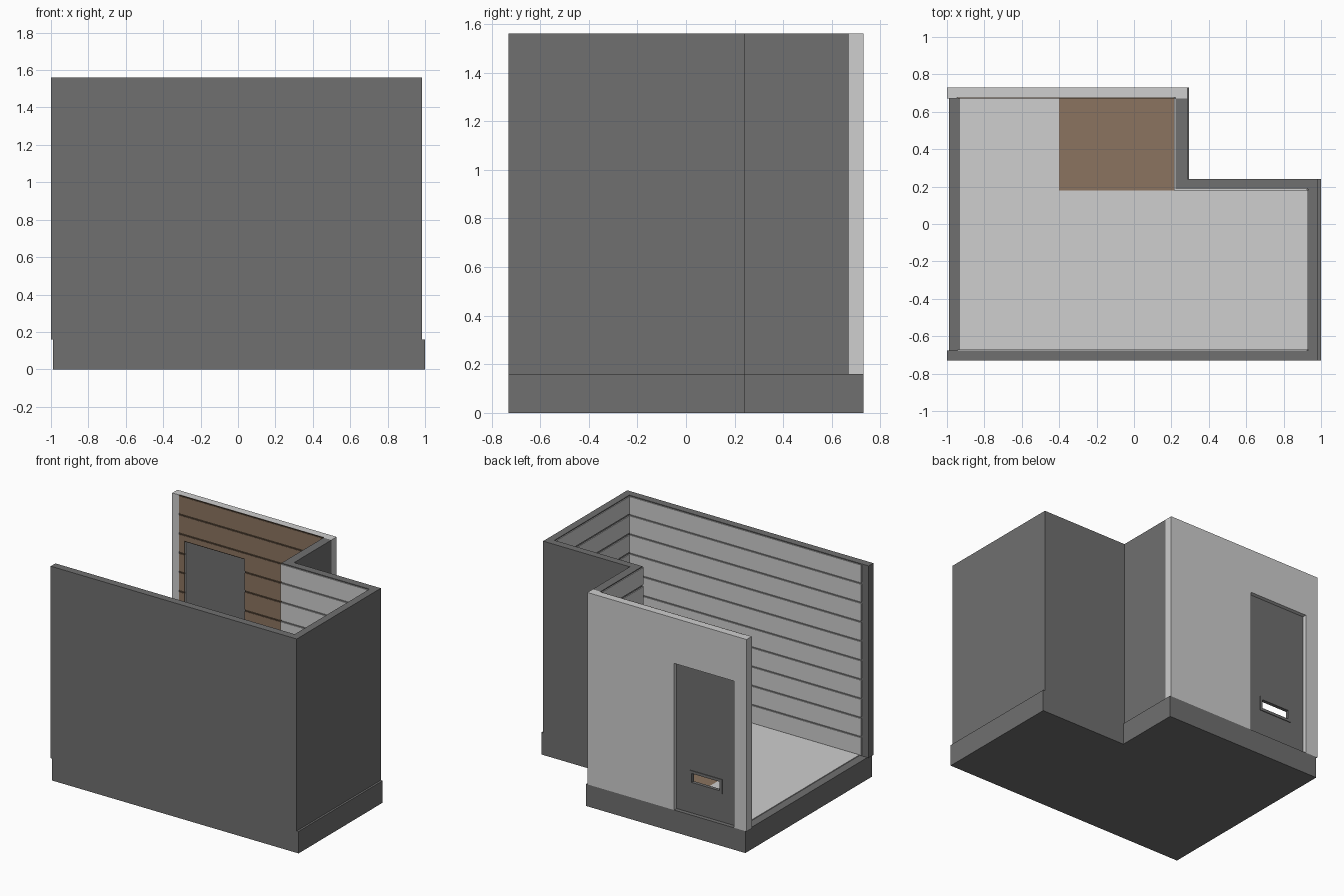
import bpy
import bmesh

cube = bpy.data.objects.get("Cube")
if cube:
    bpy.data.objects.remove(cube)


def material(name, rgb):
    mat = bpy.data.materials.new(name)
    mat.use_nodes = True
    color = (*rgb, 1.0)
    mat.diffuse_color = color
    mat.node_tree.nodes["Principled BSDF"].inputs["Base Color"].default_value = color
    return mat


DARK = material("dark grey", (0.16, 0.16, 0.16))
LIGHT = material("light grey", (0.62, 0.62, 0.62))
BROWN = material("wood brown", (0.26, 0.175, 0.115))
GROOVE = material("dark brown", (0.06, 0.04, 0.025))


def finish(name, bm, mat):
    bmesh.ops.recalc_face_normals(bm, faces=bm.faces)
    mesh = bpy.data.meshes.new(name)
    bm.to_mesh(mesh)
    bm.free()
    mesh.materials.append(mat)
    obj = bpy.data.objects.new(name, mesh)
    bpy.context.collection.objects.link(obj)
    return obj


def boxes(name, mat, *spans):
    """One object from boxes given as (x0, x1, y0, y1, z0, z1)."""
    bm = bmesh.new()
    for x0, x1, y0, y1, z0, z1 in spans:
        made = bmesh.ops.create_cube(bm, size=1)["verts"]
        bmesh.ops.scale(bm, verts=made, vec=(x1 - x0, y1 - y0, z1 - z0))
        bmesh.ops.translate(bm, verts=made,
                            vec=((x0 + x1) / 2, (y0 + y1) / 2, (z0 + z1) / 2))
    return finish(name, bm, mat)


def prism(name, mat, outline, z0, z1):
    """Upright prism over a plan outline."""
    bm = bmesh.new()
    base = bm.faces.new([bm.verts.new((x, y, z0)) for x, y in outline])
    top = bmesh.ops.extrude_face_region(bm, geom=[base])["geom"]
    bmesh.ops.translate(bm, vec=(0, 0, z1 - z0),
                        verts=[v for v in top if isinstance(v, bmesh.types.BMVert)])
    return finish(name, bm, mat)


BASE, TOP = 0.16, 1.56
SKIN = 0.006            # thickness of cladding and floor covering
ROWS, GAP = 10, 0.014   # plank rows and the groove between them
DOOR_L, DOOR_R, DOOR_TOP = -0.90, -0.415, 1.23
CLAD_X = -0.945         # open-side end of the cladding

# Plinth with the notched corner
prism("plinth", DARK, [(-0.99, -0.73), (1, -0.73), (1, 0.24), (0.295, 0.24),
                       (0.295, 0.73), (-0.99, 0.73)], 0, BASE)

# Dark outer walls: front, side and the two notch walls, one continuous strip
prism("outer_walls", DARK,
      [(-1, -0.73), (0.985, -0.73), (0.985, 0.24), (0.285, 0.24), (0.285, 0.67),
       (0.215 + SKIN, 0.67), (0.215 + SKIN, 0.18 + SKIN), (0.925 + SKIN, 0.18 + SKIN),
       (0.925 + SKIN, -0.67 - SKIN), (-1, -0.67 - SKIN)], BASE, TOP)

# Light back wall around the doorway
boxes("back_wall", LIGHT,
      (-1, DOOR_L, 0.67 + SKIN, 0.73, BASE, TOP),
      (DOOR_R, 0.285, 0.67 + SKIN, 0.73, BASE, TOP),
      (DOOR_L, DOOR_R, 0.67 + SKIN, 0.73, DOOR_TOP, TOP))
boxes("back_wall_edge", LIGHT, (-1, CLAD_X, 0.67, 0.67 + SKIN, BASE, TOP))
boxes("back_wall_corner", LIGHT, (0.215 + SKIN, 0.285, 0.67, 0.67 + SKIN, BASE, TOP))

# Plank rows: each wall is clad with strips separated by grooves
step = (TOP - BASE) / ROWS


def planks(name, mat, x0, x1, y0, y1):
    boxes(name, mat, *[(x0, x1, y0, y1, BASE + i * step + GAP / 2,
                        BASE + (i + 1) * step - GAP / 2) for i in range(ROWS)])


planks("front_planks", LIGHT, CLAD_X, 0.925, -0.67 - SKIN, -0.67)
planks("side_planks", LIGHT, 0.925, 0.925 + SKIN, -0.67, 0.18)
planks("notch_planks", LIGHT, 0.215, 0.925, 0.18, 0.18 + SKIN)
planks("notch_side_planks", LIGHT, 0.215, 0.215 + SKIN, 0.18 + SKIN, 0.67)

# Brown planks inside the back wall, left clear across the doorway
strips, seams = [], []
for i in range(ROWS):
    z0, z1 = BASE + i * step, BASE + (i + 1) * step
    pieces = [(CLAD_X, DOOR_L, z0), (DOOR_R, 0.215, z0)]
    if z1 > DOOR_TOP:
        pieces.append((DOOR_L, DOOR_R, max(z0, DOOR_TOP)))
    for x0, x1, low in pieces:
        strips.append((x0, x1, 0.67, 0.67 + SKIN, low + GAP / 2, z1 - GAP / 2))
        seams.append((x0, x1, 0.67 + SKIN / 2, 0.67 + SKIN, low, z1))
boxes("back_planks", BROWN, *strips)
boxes("back_grooves", GROOVE, *[(a, b, c, d - 0.0005, e, f) for a, b, c, d, e, f in seams])


# Door leaf with a low flap opening and its raised rim
def ring(name, mat, x0, x1, z0, z1, hole, y0, y1):
    hx0, hx1, hz0, hz1 = hole
    boxes(name, mat, (x0, hx0, y0, y1, z0, z1), (hx1, x1, y0, y1, z0, z1),
          (hx0, hx1, y0, y1, z0, hz0), (hx0, hx1, y0, y1, hz1, z1))


flap = (-0.775, -0.53, 0.375, 0.46)
ring("door", DARK, DOOR_L, DOOR_R, BASE, DOOR_TOP, flap, 0.685, 0.70)
ring("flap_rim", DARK, -0.785, -0.52, 0.365, 0.47,
     (-0.765, -0.54, 0.385, 0.45), 0.68, 0.705)

# Floor coverings
boxes("main_floor", LIGHT, (-0.93, 0.29, -0.67, 0.18, BASE, BASE + SKIN),
      (-0.93, -0.40, 0.18, 0.67, BASE, BASE + SKIN))
boxes("side_floor", LIGHT, (0.29, 0.925, -0.67, 0.18, BASE, BASE + SKIN - 0.001))
boxes("wood_floor", BROWN, (-0.40, 0.215, 0.18, 0.67, BASE, BASE + SKIN))
